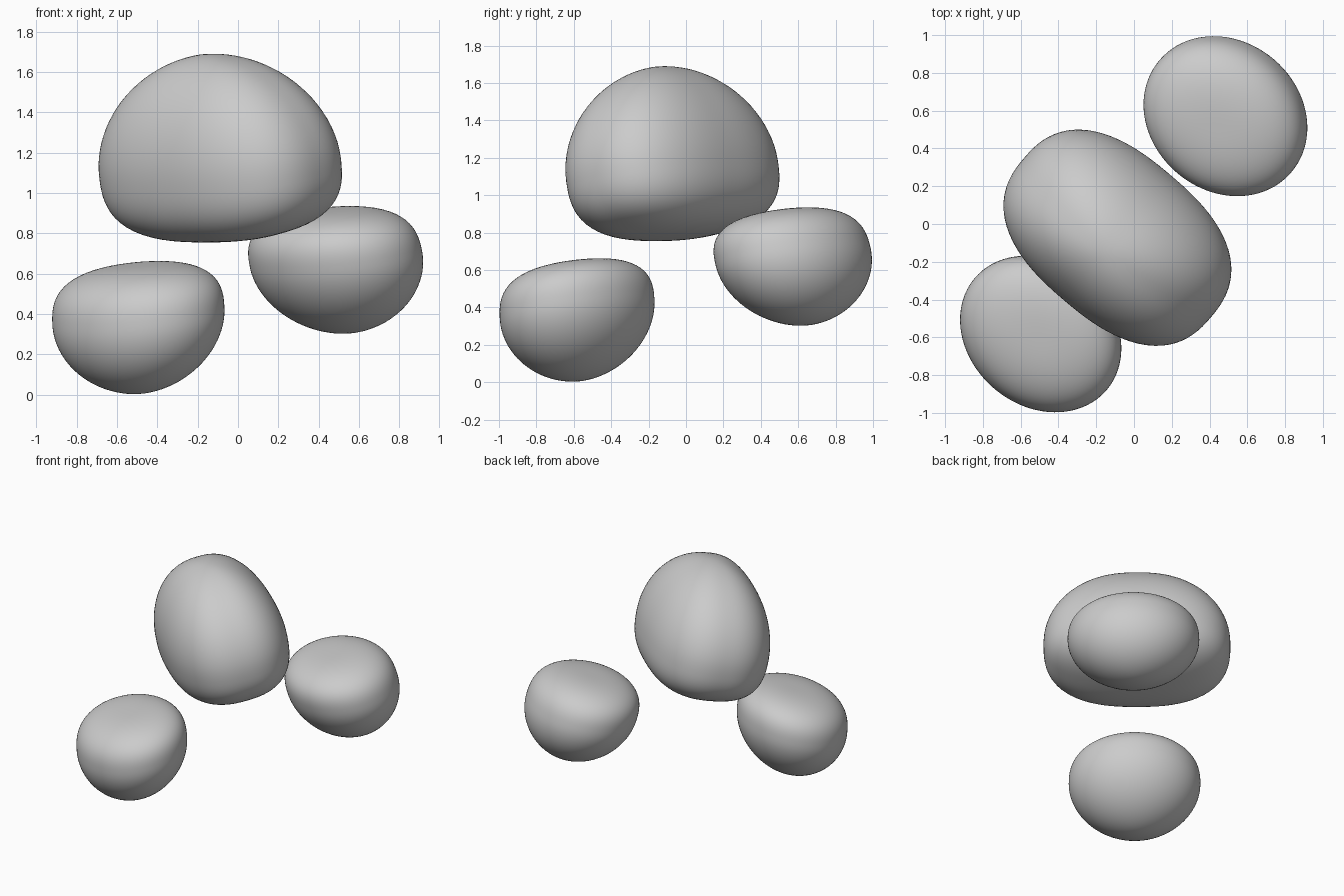
import bpy
from math import radians, cos, sin
from mathutils import Vector, Matrix

if "Cube" in bpy.data.objects:
    bpy.data.objects.remove(bpy.data.objects["Cube"])

# shared frame: u runs between the small lobes, v across, tilted about v
ANGLE, TILT = radians(49.7), radians(10.5)
u = Vector((cos(ANGLE), sin(ANGLE), 0))
v = Vector((-sin(ANGLE), cos(ANGLE), 0))
z = Vector((0, 0, 1))
d = u * cos(TILT) + z * sin(TILT)
w = z * cos(TILT) - u * sin(TILT)
FRAME = Matrix((d, v, w)).transposed()


def lobe(name, center, half_d, half_v, up, down, plan_pow, up_pow, down_pow, shear=0):
    """Rounded lobe: a sphere reshaped into a two-sided superellipsoid."""
    cu, cv, cz = center
    bpy.ops.mesh.primitive_ico_sphere_add(subdivisions=5, radius=1)
    ob = bpy.context.object
    ob.name = ob.data.name = name
    for vert in ob.data.vertices:
        n = vert.co.copy()
        height, q = (up, up_pow) if n.z > 0 else (down, down_pow)
        # aim rays in proportion to the axes, then scale onto the surface
        plan = (abs(n.x) ** plan_pow + abs(n.y) ** plan_pow) ** (1 / plan_pow)
        r = (plan ** q + abs(n.z) ** q) ** (-1 / q)
        p = Vector((n.x * half_d, n.y * half_v, n.z * height)) * r
        p.x += shear * p.z
        vert.co = FRAME @ p
    ob.location = u * cu + v * cv + z * cz
    bpy.ops.object.shade_smooth()
    return ob


# large domed lobe with a flattened underside
lobe("upper_lobe", (-0.115, 0.02, 1.13), 0.43, 0.65, 0.565, 0.36, 2.5, 1.9, 2.8)

# two small bowl-like lobes with flattened tops, leaning inwards
for name, side, cu, cz in (("left_lobe", -1, -0.763, 0.385),
                           ("right_lobe", 1, 0.752, 0.668)):
    lobe(name, (cu, 0, cz), 0.385, 0.458, 0.255, 0.375, 2.0, 2.8, 1.9, -0.12 * side)
